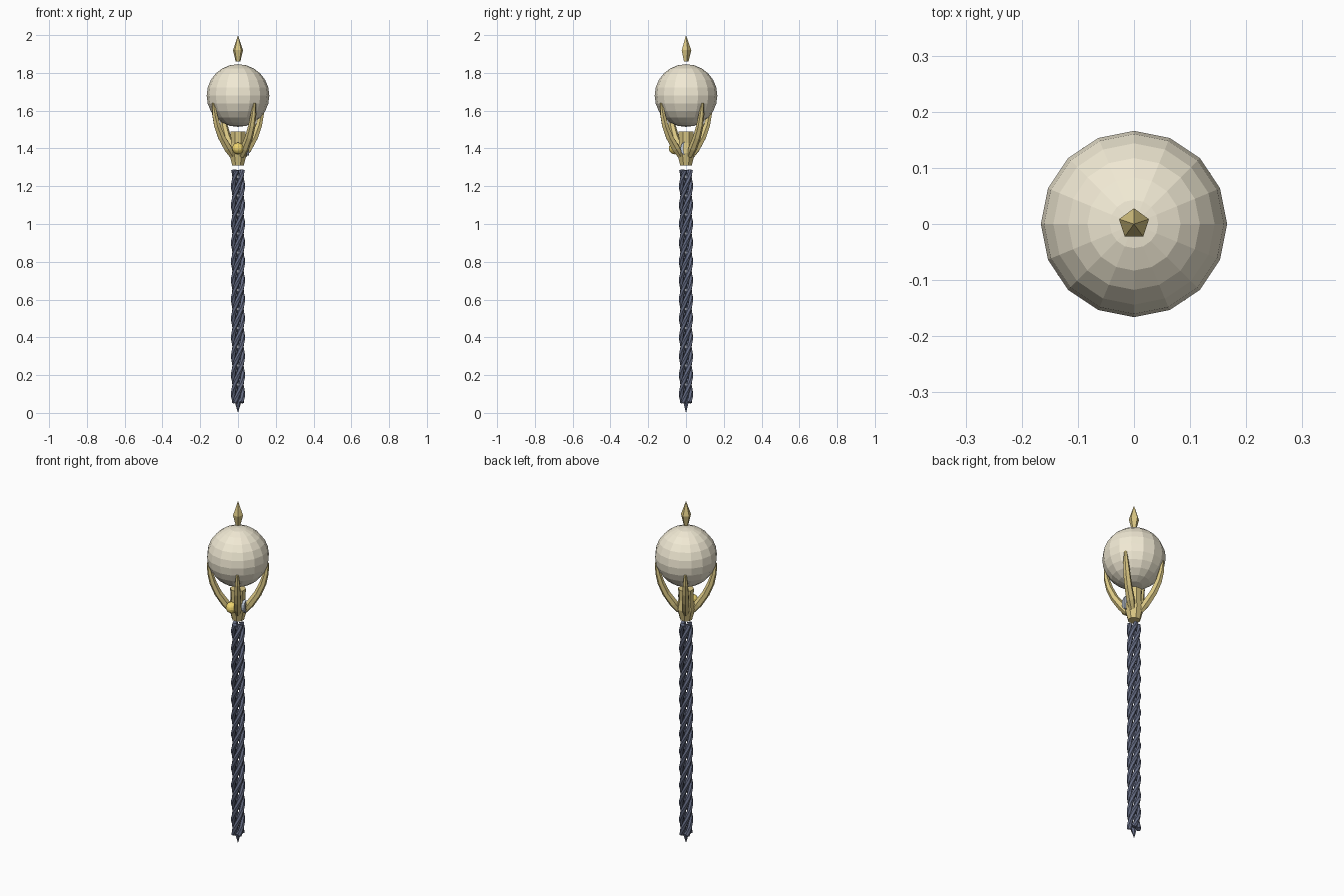
import bpy, bmesh, math
from mathutils import Vector

if "Cube" in bpy.data.objects:
    bpy.data.objects.remove(bpy.data.objects["Cube"])


def material(name, rgb):
    m = bpy.data.materials.new(name)
    m.diffuse_color = (*rgb, 1)
    m.use_nodes = True
    m.node_tree.nodes["Principled BSDF"].inputs["Base Color"].default_value = m.diffuse_color
    return m


NAVY = material("dark_navy", (0.13, 0.15, 0.23))
GOLD = material("old_gold", (0.70, 0.57, 0.23))
PEARL = material("pearl", (0.88, 0.82, 0.66))
SUN = material("bright_gold", (0.87, 0.67, 0.16))
MOON = material("pale_blue", (0.52, 0.58, 0.68))


def finish(bm, name, mat):
    bmesh.ops.recalc_face_normals(bm, faces=bm.faces)
    me = bpy.data.meshes.new(name)
    bm.to_mesh(me)
    bm.free()
    me.materials.append(mat)
    ob = bpy.data.objects.new(name, me)
    bpy.context.collection.objects.link(ob)
    return ob


def skin(bm, rings):
    loops = [[bm.verts.new(p) for p in r] for r in rings]
    n = len(loops[0])
    for a, b in zip(loops, loops[1:]):
        for i in range(n):
            j = (i + 1) % n
            bm.faces.new((a[i], a[j], b[j], b[i]))
    bm.faces.new(loops[0][::-1])
    bm.faces.new(loops[-1])


def lathe(name, profile, sides, mat, start=0.0):
    bm = bmesh.new()
    skin(bm, [[(r * math.cos(start + math.tau * i / sides),
                r * math.sin(start + math.tau * i / sides), z)
               for i in range(sides)] for r, z in profile])
    bmesh.ops.remove_doubles(bm, verts=bm.verts, dist=0.0004)
    return finish(bm, name, mat)


def tube(name, points, radii, sides, mat):
    # Each ring lies across the path, with one axis kept radial to the staff
    pts = [Vector(p) for p in points]
    rings = []
    for k, p in enumerate(pts):
        t = (pts[min(k + 1, len(pts) - 1)] - pts[max(k - 1, 0)]).normalized()
        out = Vector((p.x, p.y, 0)).normalized()
        out = (out - t * out.dot(t)).normalized()
        side = t.cross(out)
        rings.append([p + radii[k] * (out * math.cos(math.tau * i / sides)
                                      + side * math.sin(math.tau * i / sides))
                      for i in range(sides)])
    bm = bmesh.new()
    skin(bm, rings)
    return finish(bm, name, mat)


# Four twisted strands forming the shaft
Z0, Z1, PITCH, STEPS = 0.055, 1.285, 0.4, 50
for s in range(4):
    path = []
    for k in range(STEPS + 1):
        z = Z0 + (Z1 - Z0) * k / STEPS
        a = math.tau * (z / PITCH + s / 4)
        path.append((0.024 * math.cos(a), 0.024 * math.sin(a), z))
    tube(f"shaft_strand_{s + 1}", path, [0.0135] * (STEPS + 1), 6, NAVY)

# Pointed foot
lathe("foot_spike", [(0.0001, 0.0), (0.018, 0.06), (0.012, 0.09)], 6, NAVY)

# Collar that carries the claws
lathe("collar", [(0.033, 1.31), (0.05, 1.375), (0.04, 1.43), (0.043, 1.49)],
      8, GOLD, math.pi / 8)

# Four claws gripping the orb
claw = [(0.035, 1.36, 0.016), (0.064, 1.40, 0.023), (0.105, 1.46, 0.021),
        (0.132, 1.52, 0.019), (0.148, 1.58, 0.015), (0.157, 1.64, 0.007)]
for c in range(4):
    a = math.radians(33.7 + 90 * c)
    tube(f"claw_{c + 1}", [(r * math.cos(a), r * math.sin(a), z) for r, z, _ in claw],
         [w for _, _, w in claw], 6, GOLD)

# Faceted orb
bm = bmesh.new()
bmesh.ops.create_uvsphere(bm, u_segments=16, v_segments=12, radius=0.166)
bmesh.ops.translate(bm, verts=bm.verts, vec=(0, 0, 1.68))
finish(bm, "orb", PEARL)

# Floating five-sided finial
lathe("finial", [(0.013, 1.86), (0.028, 1.92), (0.0001, 2.0)], 5, GOLD, math.pi / 2)

# Round sun boss on the front of the collar
bm = bmesh.new()
bmesh.ops.create_uvsphere(bm, u_segments=12, v_segments=8, radius=0.031)
bmesh.ops.translate(bm, verts=bm.verts, vec=(0, -0.06, 1.40))
finish(bm, "sun_boss", SUN)

# Crescent moon on the right of the collar
N = 8
outer = [(-0.003 - 0.026 * math.cos(math.pi * (i / N - 0.5)),
          1.40 + 0.037 * math.sin(math.pi * (i / N - 0.5))) for i in range(N + 1)]
inner = [(-0.003 - 0.010 * math.cos(math.pi * (i / N - 0.5)),
          1.40 + 0.037 * math.sin(math.pi * (i / N - 0.5))) for i in range(N - 1, 0, -1)]
bm = bmesh.new()
skin(bm, [[(x, y, z) for y, z in outer + inner] for x in (0.042, 0.058)])
finish(bm, "moon_crescent", MOON)
